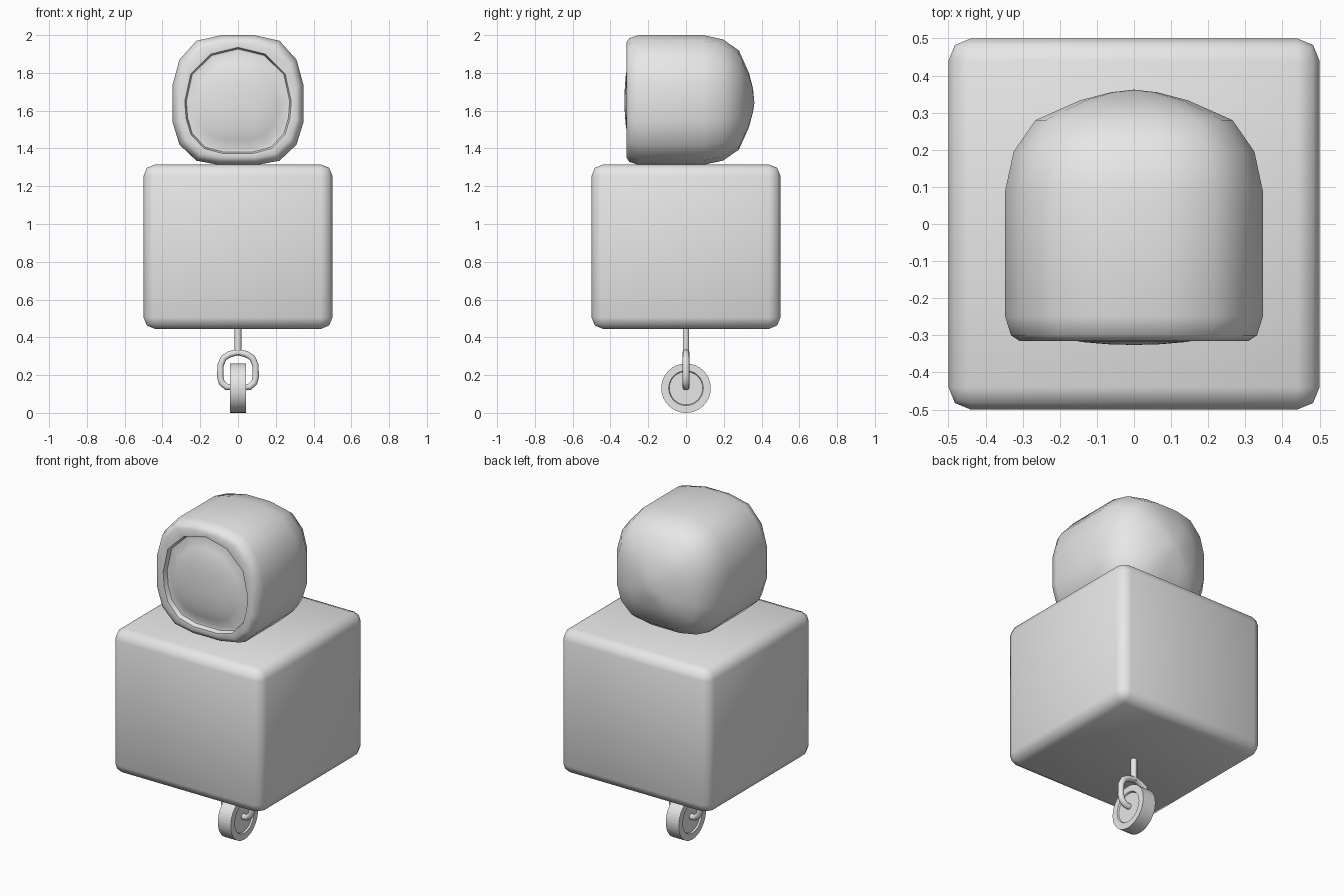
import bpy, bmesh, math
from mathutils import Vector

if "Cube" in bpy.data.objects:
    bpy.data.objects.remove(bpy.data.objects["Cube"])

grey = bpy.data.materials.new("plain grey")
grey.diffuse_color = (0.8, 0.8, 0.8, 1)
grey.use_nodes = True
grey.node_tree.nodes["Principled BSDF"].inputs["Base Color"].default_value = grey.diffuse_color


def finish(ob, angle):
    ob.data.materials.clear()
    ob.data.materials.append(grey)
    bpy.ops.object.select_all(action='DESELECT')
    ob.select_set(True)
    bpy.context.view_layer.objects.active = ob
    bpy.ops.object.shade_smooth_by_angle(angle=math.radians(angle))


def loft(name, rings, angle):
    """Join equal rings of points, closing each end with a fan to its centre point."""
    bm = bmesh.new()
    first, *middle, last = rings
    loops = [[bm.verts.new(p) for p in r] for r in middle]
    for a, b in zip(loops, loops[1:]):
        for i in range(len(a)):
            j = (i + 1) % len(a)
            bm.faces.new((a[i], a[j], b[j], b[i]))
    for tip, loop in ((first, loops[0]), (last, loops[-1])):
        c = bm.verts.new(tip)
        for i in range(len(loop)):
            bm.faces.new((c, loop[i], loop[(i + 1) % len(loop)]))
    bmesh.ops.recalc_face_normals(bm, faces=bm.faces)
    me = bpy.data.meshes.new(name)
    bm.to_mesh(me)
    bm.free()
    ob = bpy.data.objects.new(name, me)
    bpy.context.collection.objects.link(ob)
    finish(ob, angle)
    return ob


def tube(name, points, radius, cyclic=False):
    cu = bpy.data.curves.new(name, 'CURVE')
    cu.dimensions = '3D'
    cu.bevel_depth = radius
    cu.bevel_resolution = 3
    cu.use_fill_caps = True
    sp = cu.splines.new('POLY')
    sp.points.add(len(points) - 1)
    for p, co in zip(sp.points, points):
        p.co = (*co, 1)
    sp.use_cyclic_u = cyclic
    ob = bpy.data.objects.new(name, cu)
    bpy.context.collection.objects.link(ob)
    bpy.ops.object.select_all(action='DESELECT')
    ob.select_set(True)
    bpy.context.view_layer.objects.active = ob
    bpy.ops.object.convert(target='MESH')
    finish(bpy.context.object, 50)


def mirrored(half):
    """Right half outline, top to bottom, with both ends on the centre line."""
    return half + [(-x, z) for x, z in half[-2:0:-1]]


# Body: bevelled box
bpy.ops.mesh.primitive_cube_add(size=1, location=(0, 0, 0.88))
body = bpy.context.object
body.name = "body"
body.scale = (1, 1, 0.87)
bpy.ops.object.transform_apply(location=False, rotation=False, scale=True)
bev = body.modifiers.new("rounded edges", 'BEVEL')
bev.width = 0.06
bev.segments = 2
bpy.ops.object.modifier_apply(modifier=bev.name)
finish(body, 60)

# Head: outline lofted front to back, with a sunken domed face
CZ = 1.655
outer = mirrored([(0, 2.0), (0.085, 2.0), (0.22, 1.97), (0.31, 1.87), (0.347, 1.735),
                  (0.347, 1.54), (0.31, 1.42), (0.22, 1.335), (0.1, 1.313), (0, 1.313)])
face = mirrored([(0, 1.935), (0.07, 1.918), (0.143, 1.9), (0.25, 1.795), (0.282, 1.65),
                 (0.275, 1.56), (0.25, 1.475), (0.18, 1.40), (0.08, 1.373), (0, 1.373)])


def ring(outline, y, s):
    return [Vector((x * s, y, CZ + (z - CZ) * s)) for x, z in outline]


rings = [Vector((0, -0.326, CZ - 0.01))]
rings += [ring(face, y, s) for y, s in
          ((-0.324, 0.25), (-0.318, 0.5), (-0.303, 0.75), (-0.283, 0.92), (-0.285, 0.97), (-0.312, 1.0))]
rings += [ring(outer, y, s) for y, s in
          ((-0.315, 0.89), (-0.3, 0.955), (-0.25, 1.0), (0.09, 1.0), (0.195, 0.935),
           (0.28, 0.765), (0.333, 0.42), (0.355, 0.18))]
rings.append(Vector((0, 0.362, 1.64)))
loft("head", rings, 50)

# Stem and looped fork
tube("stem", [(0, 0, 0.5), (0, 0, 0.31)], 0.018)
fork_half = [(0, 0.322), (0.045, 0.31), (0.075, 0.292), (0.092, 0.255), (0.094, 0.19),
             (0.086, 0.16), (0.062, 0.138), (0, 0.135)]
tube("fork", [(x, 0, z) for x, z in mirrored(fork_half)], 0.018, cyclic=True)

# Wheel: turned profile with shallow recessed hubs
SIDES = 32


def wheel_ring(x, r):
    return [Vector((x, r * math.cos(2 * math.pi * i / SIDES),
                    0.131 + r * math.sin(2 * math.pi * i / SIDES))) for i in range(SIDES)]


side = [(0.034, 0.088), (0.043, 0.092), (0.043, 0.131)]
profile = [(-x, r) for x, r in side] + side[::-1]
loft("wheel", [Vector((-0.034, 0, 0.131))] + [wheel_ring(x, r) for x, r in profile]
     + [Vector((0.034, 0, 0.131))], 35)
